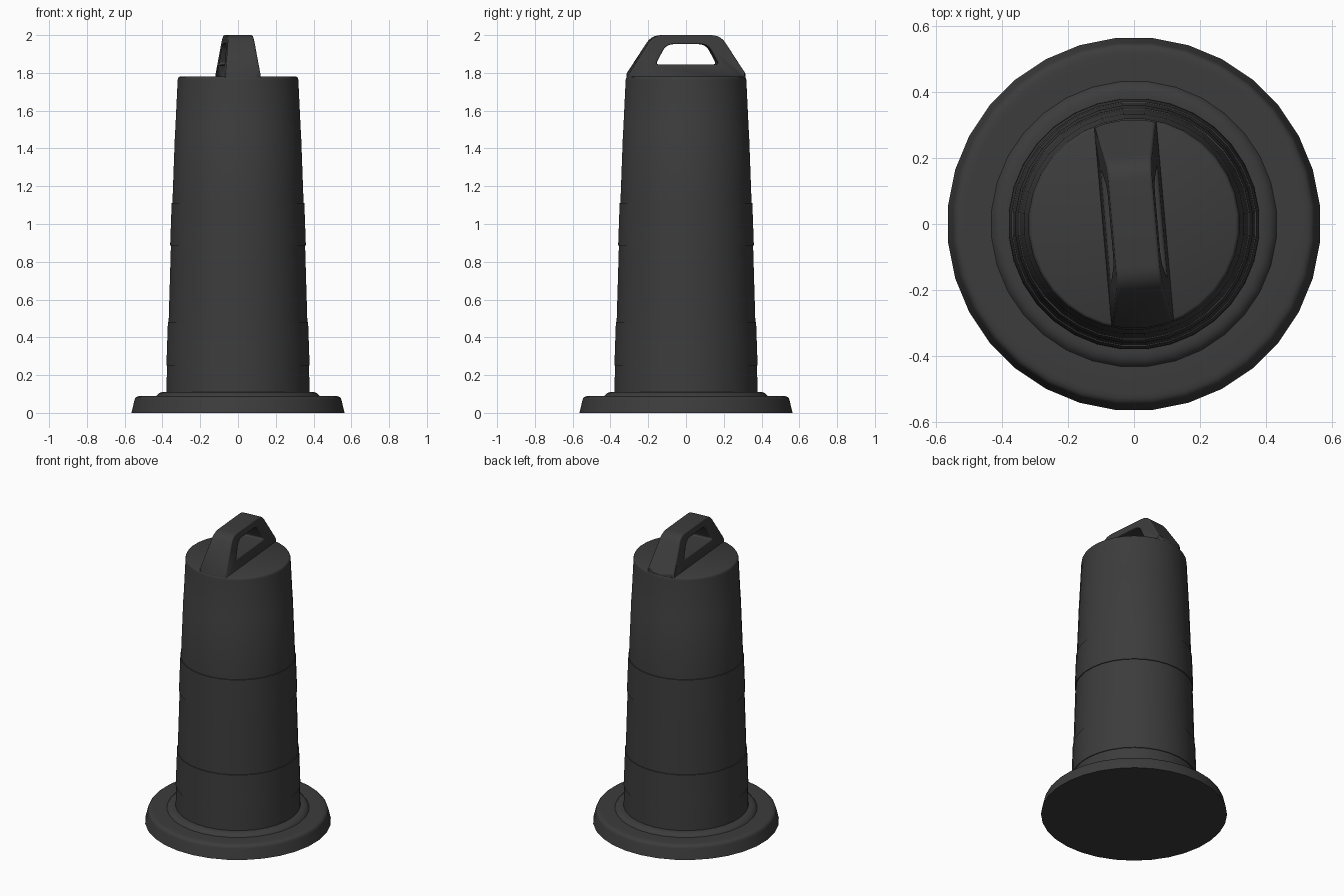
import bpy, bmesh, math
from mathutils import Vector

if "Cube" in bpy.data.objects:
    bpy.data.objects.remove(bpy.data.objects["Cube"])

SIDES = 32
dark = bpy.data.materials.new("dark_rubber")
dark.diffuse_color = (0.045, 0.045, 0.045, 1)
dark.use_nodes = True
dark.node_tree.nodes["Principled BSDF"].inputs["Base Color"].default_value = dark.diffuse_color


def finish(name, bm, angle=50):
    bmesh.ops.recalc_face_normals(bm, faces=bm.faces)
    mesh = bpy.data.meshes.new(name)
    bm.to_mesh(mesh)
    bm.free()
    mesh.materials.append(dark)
    obj = bpy.data.objects.new(name, mesh)
    bpy.context.collection.objects.link(obj)
    bpy.ops.object.select_all(action='DESELECT')
    obj.select_set(True)
    bpy.context.view_layer.objects.active = obj
    bpy.ops.object.shade_smooth_by_angle(angle=math.radians(angle))
    return obj


def lathe(name, profile):
    """Closed solid of revolution from (radius, z) points."""
    bm = bmesh.new()
    rings = []
    for r, z in profile:
        rings.append([bm.verts.new((r * math.cos(a), r * math.sin(a), z))
                      for a in (2 * math.pi * (i + 0.5) / SIDES for i in range(SIDES))])
    for low, high in zip(rings, rings[1:]):
        for i in range(SIDES):
            j = (i + 1) % SIDES
            bm.faces.new((low[i], low[j], high[j], high[i]))
    bm.faces.new(rings[0])
    bm.faces.new(rings[-1])
    return finish(name, bm)


def rounded(corners, steps=5):
    """Outline with each (y, z, cut) corner rounded by a curve."""
    out = []
    n = len(corners)
    for i, (y, z, cut) in enumerate(corners):
        c = Vector((y, z))
        a = c + (Vector(corners[i - 1][:2]) - c).normalized() * cut
        b = c + (Vector(corners[(i + 1) % n][:2]) - c).normalized() * cut
        for k in range(steps + 1):
            t = k / steps
            out.append(a * (1 - t) ** 2 + c * 2 * t * (1 - t) + b * t * t)
    return out


# Heavy ring base with a raised inner lip
lathe("base", [(0.567, 0), (0.551, 0.066), (0.548, 0.076), (0.541, 0.084), (0.53, 0.088),
               (0.515, 0.089), (0.434, 0.089), (0.428, 0.097), (0.419, 0.105),
               (0.405, 0.11), (0.39, 0.111), (0.36, 0.111)])

# Tapered drum with slightly raised bands
lathe("drum", [(0.382, 0.10), (0.377, 0.25), (0.381, 0.251), (0.373, 0.48),
               (0.369, 0.481), (0.357, 0.885), (0.361, 0.886), (0.353, 1.11),
               (0.349, 1.111), (0.335, 1.49), (0.334, 1.493), (0.321, 1.762),
               (0.319, 1.772), (0.316, 1.777), (0.310, 1.78)])

# Carry handle: a tapered trapezoid with a rounded opening
outer = rounded([(-0.345, 1.74, 0.004), (0.345, 1.74, 0.004),
                 (0.178, 2.0, 0.05), (-0.178, 2.0, 0.05)])
inner = rounded([(-0.168, 1.845, 0.018), (0.168, 1.845, 0.018),
                 (0.110, 1.952, 0.04), (-0.110, 1.952, 0.04)])
bm = bmesh.new()


def handle_loop(points, side):
    return [bm.verts.new((side * (0.066 + (2.0 - z) * 0.13), y, z)) for y, z in points]


loops = [handle_loop(outer, -1), handle_loop(outer, 1),
         handle_loop(inner, 1), handle_loop(inner, -1)]
for k in range(4):
    p, q = loops[k], loops[(k + 1) % 4]
    for i in range(len(p)):
        j = (i + 1) % len(p)
        bm.faces.new((p[i], p[j], q[j], q[i]))
handle = finish("handle", bm, 180)
handle.rotation_euler.z = math.radians(5)
bevel = handle.modifiers.new("soft_edges", 'BEVEL')
bevel.width = 0.01
bevel.segments = 3
bevel.limit_method = 'ANGLE'
bevel.angle_limit = math.radians(50)
bevel.harden_normals = True

# Trim the handle feet to the round cap
trim = lathe("handle_trim", [(0.317, 1.76), (0.317, 2.1)])
trim.hide_render = True
trim.hide_set(True)
cut = handle.modifiers.new("round_feet", 'BOOLEAN')
cut.operation = 'INTERSECT'
cut.solver = 'EXACT'
cut.object = trim
